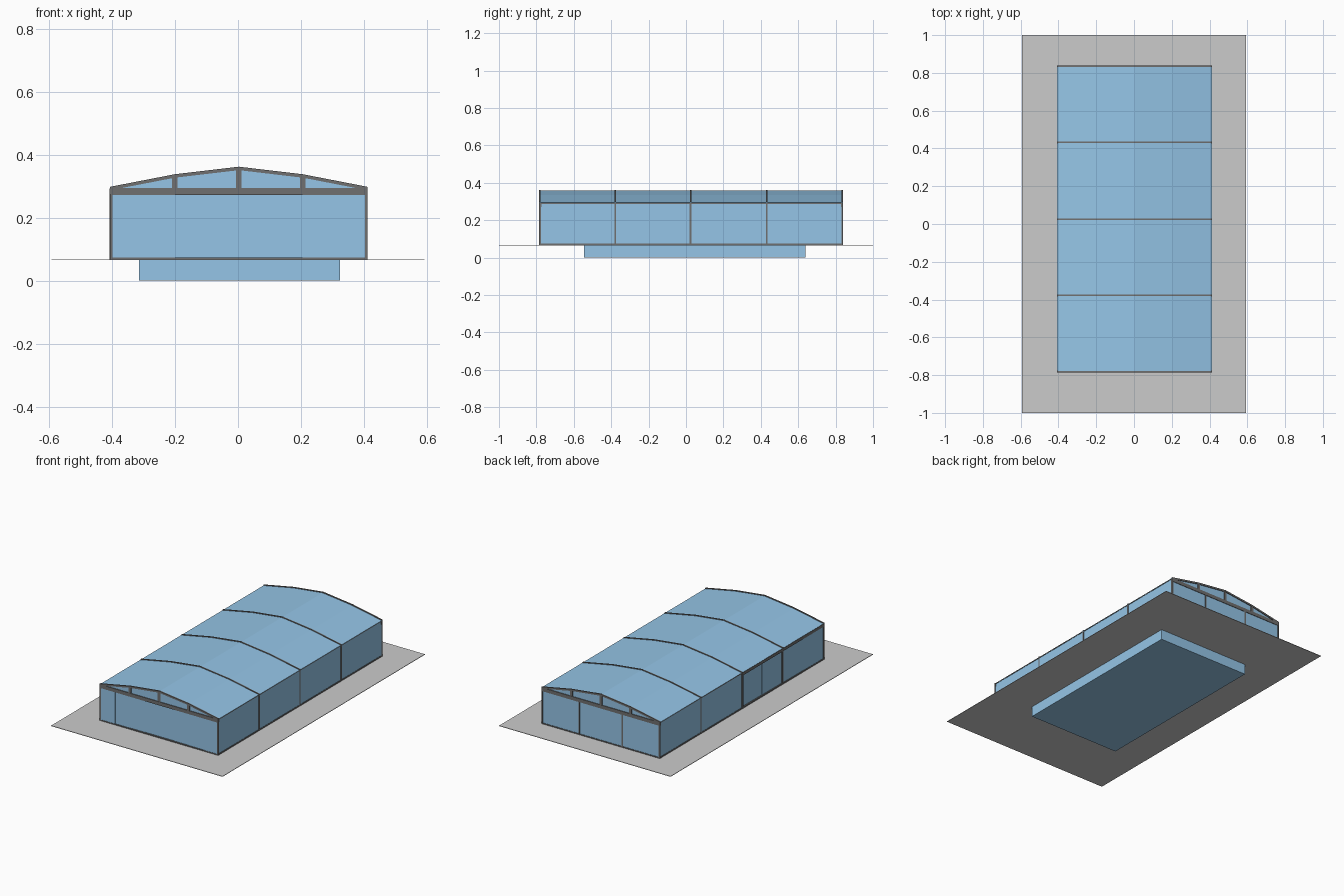
import bpy, bmesh

if "Cube" in bpy.data.objects:
    bpy.data.objects.remove(bpy.data.objects["Cube"])

X0, X1, Y0, Y1 = -0.407, 0.412, -0.785, 0.84
XC = (X0 + X1) / 2
G, EAVE = 0.068, 0.297
RIBS = [Y0 + 0.004, -0.378, 0.025, 0.432, Y1 - 0.004]
# roof outline across the width
ROOF = [(X0, EAVE), (-0.201, 0.337), (XC, 0.361), (0.206, 0.337), (X1, EAVE)]


def material(name, col):
    m = bpy.data.materials.new(name)
    m.diffuse_color = (*col, 1)
    m.use_nodes = True
    m.node_tree.nodes["Principled BSDF"].inputs["Base Color"].default_value = m.diffuse_color
    return m


GLASS = material("glass_blue", (0.30, 0.56, 0.80))
FRAME = material("frame_grey", (0.16, 0.16, 0.16))


def finish(name, bm, mat):
    bmesh.ops.recalc_face_normals(bm, faces=bm.faces)
    me = bpy.data.meshes.new(name)
    bm.to_mesh(me)
    bm.free()
    ob = bpy.data.objects.new(name, me)
    bpy.context.collection.objects.link(ob)
    if mat:
        me.materials.append(mat)
    return ob


def boxes(name, items, mat=None):
    """One object from boxes given as (x0, x1, y0, y1, z0, z1)."""
    bm = bmesh.new()
    for x0, x1, y0, y1, z0, z1 in items:
        for v in bmesh.ops.create_cube(bm, size=1)["verts"]:
            v.co = (x1 if v.co.x > 0 else x0, y1 if v.co.y > 0 else y0,
                    z1 if v.co.z > 0 else z0)
    return finish(name, bm, mat)


def extrude_xz(name, loop, y0, y1, mat):
    """Prism along y from an outline in x and z."""
    bm = bmesh.new()
    f = bm.faces.new([bm.verts.new((x, y0, z)) for x, z in loop])
    r = bmesh.ops.extrude_face_region(bm, geom=[f])
    for v in r["geom"]:
        if isinstance(v, bmesh.types.BMVert):
            v.co.y = y1
    return finish(name, bm, mat)


def band(top, bottom):
    """Closed outline between two offsets of the roof line."""
    return ([(x, z + top) for x, z in ROOF] +
            [(x, z + bottom) for x, z in reversed(ROOF)])


# paved deck around the pool opening
PX0, PX1, PY0, PY1 = -0.315, 0.324, -0.546, 0.638
DX, GB = 0.593, G - 0.003
boxes("deck", [(-DX, PX0, -1, 1, GB, G), (PX1, DX, -1, 1, GB, G),
               (PX0, PX1, -1, PY0, GB, G), (PX0, PX1, PY1, 1, GB, G)])

# pool basin, open on top
t = 0.003
boxes("pool_basin", [(PX0, PX1, PY0, PY1, 0, t),
                     (PX0, PX0 + t, PY0, PY1, t, GB), (PX1 - t, PX1, PY0, PY1, t, GB),
                     (PX0 + t, PX1 - t, PY0, PY0 + t, t, GB),
                     (PX0 + t, PX1 - t, PY1 - t, PY1, t, GB)], GLASS)

# roof glazing and ribs
extrude_xz("roof_glass", band(-0.003, -0.006), Y0 + 0.003, Y1 - 0.003, GLASS)
for i, y in enumerate(RIBS):
    extrude_xz(f"roof_rib_{i}", band(0.001, -0.010), y - 0.004, y + 0.004, FRAME)

# side posts, with eave and base rails
posts, rails = [], []
for x0, x1 in ((X0, X0 + 0.008), (X1 - 0.008, X1)):
    posts += [(x0, x1, max(Y0, y - 0.005), min(Y1, y + 0.005), G, EAVE - 0.002) for y in RIBS]
    rails += [(x0, x1, Y0, Y1, G, G + 0.008), (x0, x1, Y0, Y1, EAVE - 0.009, EAVE - 0.003)]
boxes("side_posts", posts, FRAME)
boxes("side_rails", rails, FRAME)

# fixed glass on the right side and the back half of the left side
boxes("side_glass", [(X1 - 0.005, X1 - 0.002, Y0 + 0.004, Y1 - 0.004, G, EAVE - 0.005),
                     (X0 + 0.002, X0 + 0.005, RIBS[2], Y1 - 0.004, G, EAVE - 0.005)], GLASS)


# sliding doors: staggered panes on the front and the front half of the left side
def steps(a, b, n):
    return [(a + (b - a) * i / n, a + (b - a) * (i + 1) / n) for i in range(n)]


STAG = [0.002, 0.004, 0.006, 0.008, 0.008, 0.006, 0.004, 0.002]
boxes("front_sliding_doors", [(a, b, Y0 + s, Y0 + s + 0.002, G, 0.275)
      for (a, b), s in zip(steps(X0 + 0.004, X1 - 0.004, 8), STAG)], GLASS)
boxes("left_sliding_doors", [(X0 + s, X0 + s + 0.002, a, b, G, EAVE - 0.015)
      for (a, b), s in zip(steps(Y0 + 0.004, RIBS[2], 4), STAG)], GLASS)
boxes("left_door_frame", [(X0 - 0.001, X0 + 0.012, Y0, RIBS[2], EAVE - 0.022, EAVE - 0.004),
      (X0 - 0.001, X0 + 0.010, RIBS[2] - 0.010, RIBS[2] + 0.006, G, EAVE - 0.004)], FRAME)

# both gables: tie beam, short uprights, sill and glass
for tag, a, b in (("front", Y0, Y0 + 0.012), ("back", Y1 - 0.012, Y1)):
    ups = [(x - 0.009, x + 0.009, a + 0.001, b - 0.001, 0.29, z - 0.006) for x, z in ROOF[1:4]]
    boxes(tag + "_gable_frame", ups + [(X0, X1, a, b, 0.272, 0.294),
                                       (X0, X1, a, b, G, G + 0.006)], FRAME)
    m = (a + b) / 2
    tri = [(x, z - 0.005) for x, z in ROOF] + [(X1, 0.28), (X0, 0.28)]
    extrude_xz(tag + "_gable_glass", tri, m - 0.0015, m + 0.0015, GLASS)

# back wall: three fixed panes between two posts
boxes("back_glass", [(X0 + 0.004, X1 - 0.004, Y1 - 0.006, Y1 - 0.003, G, 0.28)], GLASS)
boxes("back_posts", [(XC + s * 0.15 - 0.004, XC + s * 0.15 + 0.004, Y1 - 0.010, Y1, G, 0.275)
                     for s in (-1, 1)], FRAME)
